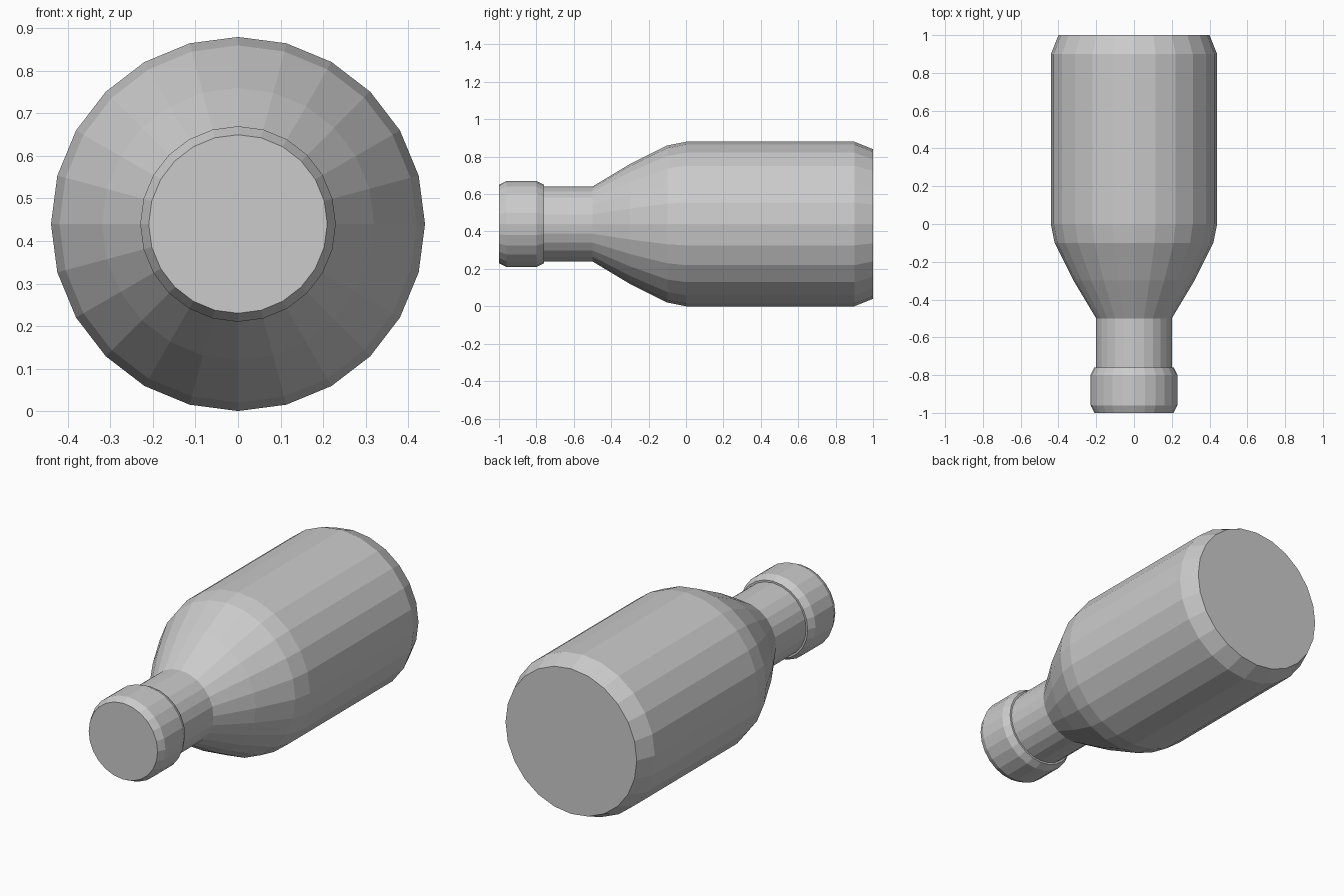
import bpy, bmesh
from math import sin, cos, tau

if "Cube" in bpy.data.objects:
    bpy.data.objects.remove(bpy.data.objects["Cube"])

SIDES = 24
AXIS_Z = 0.44


def lathe(name, profile):
    """Closed flat-shaded solid turned around the y axis from (y, radius) points."""
    bm = bmesh.new()
    rings = [[bm.verts.new((r * cos(tau * i / SIDES), y, r * sin(tau * i / SIDES)))
              for i in range(SIDES)] for y, r in profile]
    for a, b in zip(rings, rings[1:]):
        for i in range(SIDES):
            j = (i + 1) % SIDES
            bm.faces.new((a[i], a[j], b[j], b[i]))
    bm.faces.new(rings[0])
    bm.faces.new(rings[-1])
    bmesh.ops.recalc_face_normals(bm, faces=bm.faces)
    mesh = bpy.data.meshes.new(name)
    bm.to_mesh(mesh)
    bm.free()
    obj = bpy.data.objects.new(name, mesh)
    obj.location.z = AXIS_Z
    bpy.context.collection.objects.link(obj)
    return obj


# Bottle: neck, curved shoulder, straight body, chamfered base
lathe("bottle_body", [(-0.76, 0.20), (-0.50, 0.20), (-0.30, 0.32), (-0.10, 0.42),
                      (0.0, 0.44), (0.90, 0.44), (1.0, 0.40)])

# Cap with chamfered rims
lathe("bottle_cap", [(-1.0, 0.21), (-0.96, 0.23), (-0.80, 0.23), (-0.76, 0.21)])
